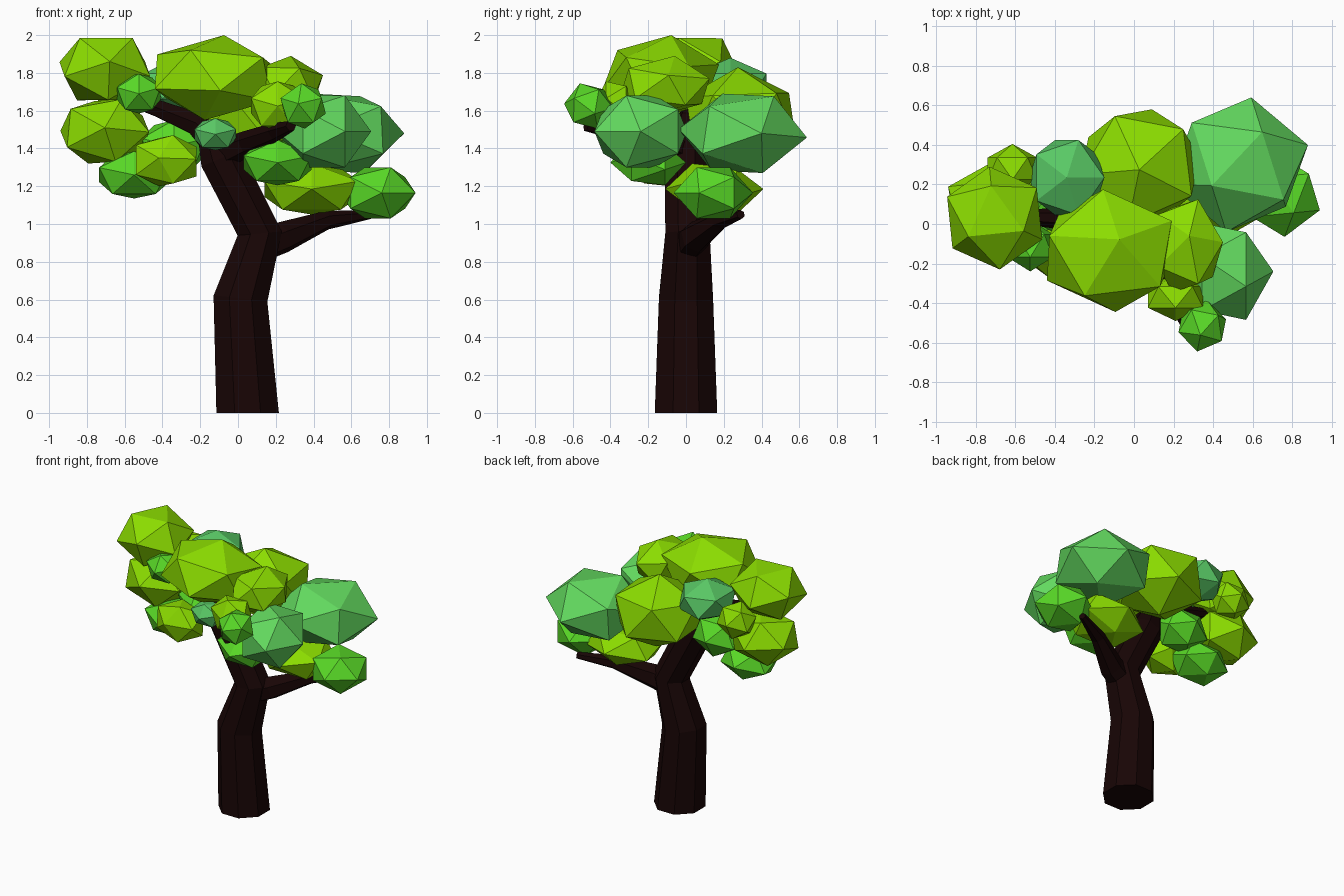
import bpy, bmesh
from math import pi, cos, sin
from mathutils import Vector, Matrix

if "Cube" in bpy.data.objects:
    bpy.data.objects.remove(bpy.data.objects["Cube"], do_unlink=True)


def material(name, rgb):
    m = bpy.data.materials.new(name)
    m.use_nodes = True
    m.diffuse_color = (*rgb, 1)
    bsdf = m.node_tree.nodes["Principled BSDF"]
    bsdf.inputs["Base Color"].default_value = (*rgb, 1)
    bsdf.inputs["Roughness"].default_value = 0.9
    return m


BARK = material("dark_bark", (0.009, 0.0015, 0.0015))
LIME = material("lime_leaf", (0.26, 0.72, 0))
GREEN = material("bright_green_leaf", (0.1, 0.7, 0.02))
JADE = material("jade_leaf", (0.125, 0.7, 0.115))
PALE = material("blue_green_leaf", (0.1, 0.58, 0.13))

UP, FRONT, LEFT = Vector((0, 0, 1)), Vector((0, -1, 0)), Vector((1, 0, 0))


def finish(name, bm, mat):
    bmesh.ops.recalc_face_normals(bm, faces=bm.faces[:])
    mesh = bpy.data.meshes.new(name)
    bm.to_mesh(mesh)
    bm.free()
    mesh.materials.append(mat)
    bpy.context.collection.objects.link(bpy.data.objects.new(name, mesh))


def limb(name, sections, sides=8):
    """Tapered faceted tube through (x, y, z, radius) sections."""
    bm = bmesh.new()
    pts = [Vector(s[:3]) for s in sections]
    rings = []
    for i, s in enumerate(sections):
        # average of the neighbouring directions, level at a foot on the ground
        t = Vector()
        if i > 0:
            t += (pts[i] - pts[i - 1]).normalized()
        if i < len(pts) - 1:
            t += (pts[i + 1] - pts[i]).normalized()
        if pts[i].z == 0:
            t = UP
        turn = UP.rotation_difference(t.normalized())
        rings.append([bm.verts.new(pts[i] + turn @ Vector(
            (s[3] * cos(a), s[3] * sin(a), 0)))
            for a in (2 * pi * (k + 0.5) / sides for k in range(sides))])
    for a, b in zip(rings, rings[1:]):
        for k in range(sides):
            n = (k + 1) % sides
            bm.faces.new((a[k], a[n], b[n], b[k]))
    bm.faces.new(rings[0][::-1])
    bm.faces.new(rings[-1])
    finish(name, bm, BARK)


def leaf_clump(name, mat, centre, radii, pole=FRONT, ring=UP):
    """Icosahedron with one corner at pole and the next one towards ring,
    stretched to fill the given extents."""
    bm = bmesh.new()
    bmesh.ops.create_icosphere(bm, subdivisions=1, radius=1)
    z = Vector(pole).normalized()
    y = z.cross(Vector(ring)).normalized()
    tilt = Matrix((y.cross(z), y, z)).transposed()
    for v in bm.verts:
        v.co = tilt @ v.co
    for axis in range(3):
        reach = max(v.co[axis] for v in bm.verts)
        for v in bm.verts:
            v.co[axis] = v.co[axis] / reach * radii[axis] + centre[axis]
    finish(name, bm, mat)


# Trunk and branches
limb("trunk", [(.051, 0, 0, .179), (.013, 0, .605, .155), (.115, .008, .95, .127),
               (-.09, 0, 1.35, .122), (-.13, 0, 1.46, .09)])
limb("low_branch", [(.08, 0, .87, .09), (.24, .05, .93, .085),
                    (.47, .18, 1.02, .05), (.7, .29, 1.05, .024)], 6)
limb("right_branch", [(-.08, 0, 1.38, .09), (-.22, .01, 1.53, .07),
                      (-.42, .03, 1.61, .05), (-.68, .04, 1.69, .025)], 6)
limb("front_branch", [(-.1, 0, 1.36, .085), (.05, -.15, 1.43, .065),
                      (.2, -.36, 1.49, .05), (.28, -.53, 1.52, .03)], 6)

# Foliage on the crown
leaf_clump("crown_front_leaves", LIME, (-.125, -.135, 1.775), (.315, .31, .225),
           (.14, .18, 1), (-.14, 1, 0))
leaf_clump("crown_back_leaves", LIME, (.03, .29, 1.565), (.3, .29, .265),
           (.2, 1, -.45), -UP)
leaf_clump("crown_side_leaves", LIME, (.26, -.11, 1.73), (.19, .235, .16),
           (.1, .2, 1), LEFT)
leaf_clump("crown_back_tuft", PALE, (-.34, .235, 1.73), (.19, .19, .15), UP, LEFT)
leaf_clump("crown_front_tuft", PALE, (-.12, -.18, 1.475), (.11, .11, .085))

# Foliage on the right branch
leaf_clump("right_top_leaves", LIME, (-.705, .03, 1.82), (.24, .26, .165),
           (.1, -1, .2), (.7, 0, 1))
leaf_clump("right_middle_leaves", LIME, (-.705, .08, 1.49), (.235, .24, .17),
           (0, -1, .1), (.4, 0, 1))
leaf_clump("right_back_tuft", LIME, (-.615, .28, 1.66), (.125, .125, .12))
leaf_clump("right_front_tuft", GREEN, (-.525, -.11, 1.69), (.115, .13, .105))
leaf_clump("right_inner_leaves", GREEN, (-.34, .09, 1.41), (.17, .17, .14))
leaf_clump("right_low_leaves", GREEN, (-.55, .03, 1.26), (.185, .19, .125))
leaf_clump("right_low_tuft", LIME, (-.38, -.14, 1.335), (.16, .14, .135),
           (-.2, -1, .1), LEFT)

# Foliage on the front branch and the left side
leaf_clump("left_back_leaves", JADE, (.53, .3, 1.48), (.35, .34, .21),
           (1, .3, 0), (0, 1, -.1))
leaf_clump("left_front_leaves", JADE, (.455, -.24, 1.49), (.25, .245, .19),
           LEFT, FRONT)
leaf_clump("front_tip_tuft", GREEN, (.345, -.515, 1.625), (.12, .13, .12),
           (-.2, -1, .1))
leaf_clump("front_branch_tuft", LIME, (.21, -.37, 1.625), (.14, .12, .13))
leaf_clump("front_under_leaves", GREEN, (.21, -.2, 1.325), (.18, .2, .12))
leaf_clump("left_low_leaves", LIME, (.39, .15, 1.185), (.25, .26, .135))
leaf_clump("left_tip_leaves", GREEN, (.74, .145, 1.165), (.2, .21, .135),
           (.1, -1, 0), LEFT)
